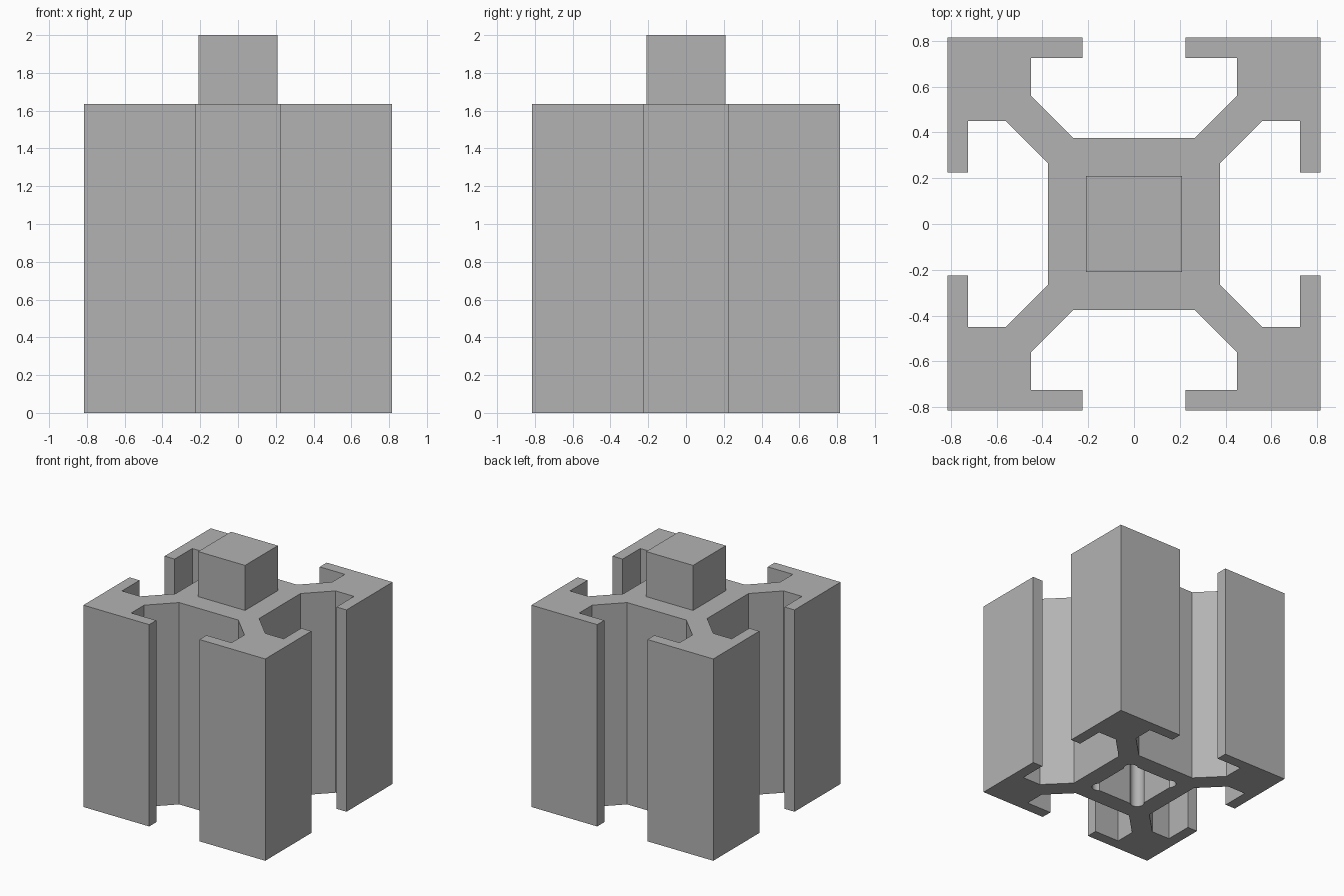
import bpy
import bmesh
from math import cos, sin, pi, radians
from mathutils import Matrix, Vector

BODY_TOP = 1.635
POST_TOP = 2.0
SOCKET_DEPTH = 0.4

default = bpy.data.objects.get("Cube")
if default:
    bpy.data.objects.remove(default, do_unlink=True)

grey = bpy.data.materials.new("plain grey")
grey.use_nodes = True
colour = (0.45, 0.45, 0.45, 1.0)
grey.diffuse_color = colour
grey.node_tree.nodes["Principled BSDF"].inputs["Base Color"].default_value = colour


def four_fold(points):
    """Repeat an outline section in four quarter turns."""
    return [Matrix.Rotation(k * pi / 2, 2) @ Vector(p)
            for k in range(4) for p in points]


def prism(name, outline, bottom, top):
    """Extrude a closed counter-clockwise outline between two heights."""
    bm = bmesh.new()
    base = bm.faces.new([bm.verts.new((p[0], p[1], bottom)) for p in outline])
    extruded = bmesh.ops.extrude_face_region(bm, geom=[base], use_keep_orig=True)
    moved = [g for g in extruded["geom"] if isinstance(g, bmesh.types.BMVert)]
    bmesh.ops.translate(bm, verts=moved, vec=(0, 0, top - bottom))
    bmesh.ops.recalc_face_normals(bm, faces=bm.faces)
    mesh = bpy.data.meshes.new(name)
    bm.to_mesh(mesh)
    bm.free()
    mesh.materials.append(grey)
    obj = bpy.data.objects.new(name, mesh)
    bpy.context.collection.objects.link(obj)
    return obj


# Slotted body: one side's slot, then the outer corner, repeated around
half_slot = [(0.265, 0.375), (0.45, 0.56), (0.45, 0.725),
             (0.225, 0.725), (0.225, 0.815)]
slot = half_slot[::-1] + [(-x, y) for x, y in half_slot]
body = prism("slotted_body", four_fold(slot + [(-0.815, 0.815)]), 0, BODY_TOP)

# Square socket underneath, with a round relief in each corner
centre, radius = 0.19, 0.053
relief = []
for i in range(13):
    a = radians(-45 + 15 * i)
    relief.append((centre + radius * cos(a), centre + radius * sin(a)))
socket = prism("socket_cutter", four_fold(relief), -0.1, SOCKET_DEPTH)
socket.hide_render = True

cut = body.modifiers.new("socket", "BOOLEAN")
cut.operation = "DIFFERENCE"
cut.solver = "EXACT"
cut.object = socket
bpy.context.view_layer.objects.active = body
body.select_set(True)
bpy.ops.object.modifier_apply(modifier=cut.name)
bpy.data.objects.remove(socket, do_unlink=True)
bpy.ops.object.shade_smooth_by_angle(angle=radians(30))

# Square post on top, sized to fit the socket
prism("top_post", four_fold([(0.21, 0.21)]), BODY_TOP, POST_TOP)
